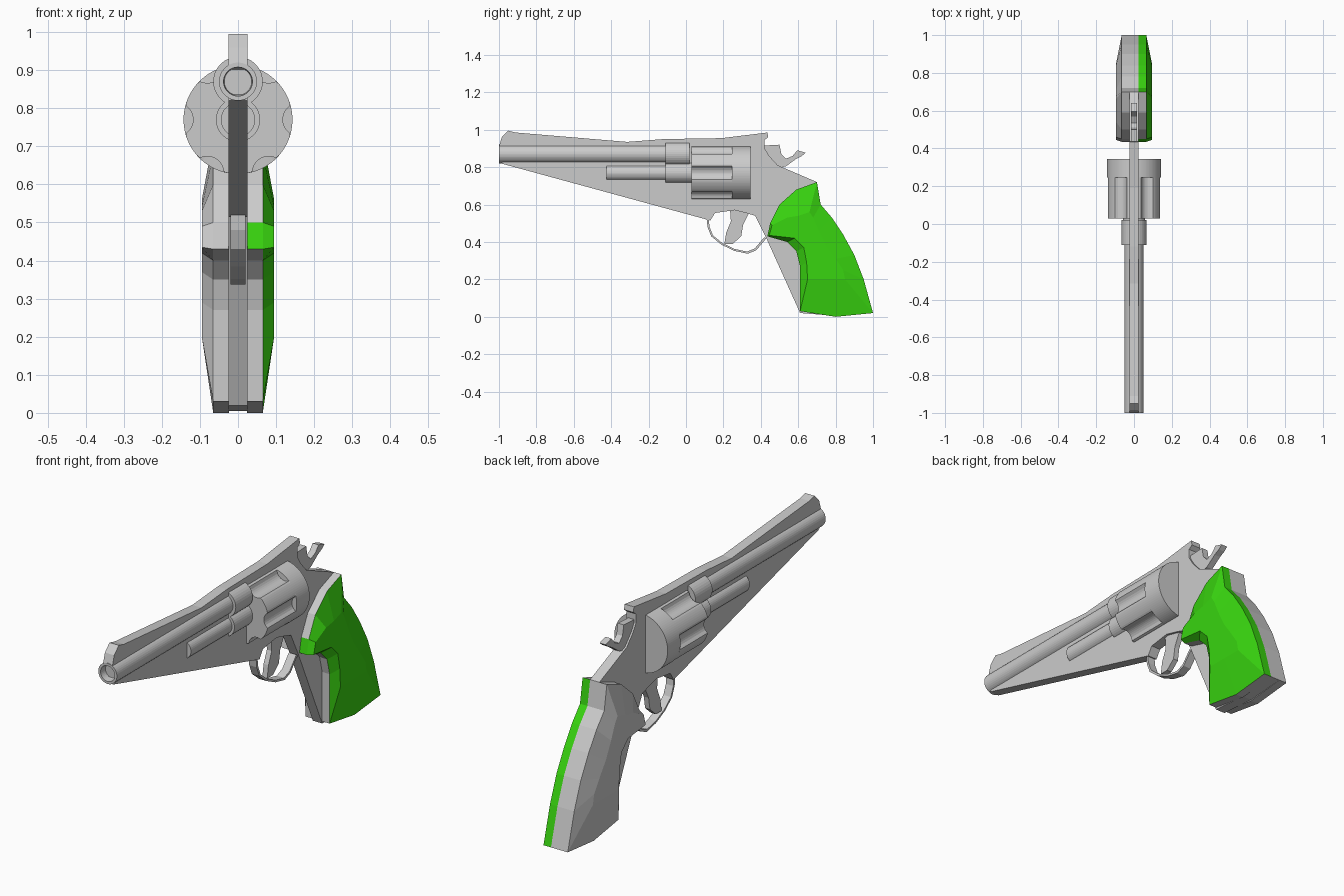
import bpy
import bmesh
import math

cube = bpy.data.objects.get("Cube")
if cube:
    bpy.data.objects.remove(cube, do_unlink=True)


def make_material(name, colour):
    material = bpy.data.materials.new(name)
    material.use_nodes = True
    material.diffuse_color = (*colour, 1)
    shader = material.node_tree.nodes["Principled BSDF"]
    shader.inputs["Base Color"].default_value = (*colour, 1)
    return material


steel = make_material("light grey", (0.6, 0.6, 0.6))
green = make_material("bright green", (0.04, 0.66, 0.005))


def finish(name, bm, materials=(steel,), rule=None):
    """Turn a bmesh into an object, colouring its faces by an optional rule."""
    bmesh.ops.recalc_face_normals(bm, faces=bm.faces[:])
    bm.normal_update()
    if rule:
        for face in bm.faces:
            face.material_index = rule(face)
    mesh = bpy.data.meshes.new(name)
    bm.to_mesh(mesh)
    bm.free()
    for material in materials:
        mesh.materials.append(material)
    obj = bpy.data.objects.new(name, mesh)
    bpy.context.collection.objects.link(obj)
    return obj


def loft(name, rings, **options):
    """Bridge rings of equal point count and cap both ends."""
    bm = bmesh.new()
    loops = [[bm.verts.new(point) for point in ring] for ring in rings]
    count = len(loops[0])
    for lower, upper in zip(loops, loops[1:]):
        for i in range(count):
            j = (i + 1) % count
            bm.faces.new((lower[i], lower[j], upper[j], upper[i]))
    bm.faces.new(loops[0])
    bm.faces.new(loops[-1])
    return finish(name, bm, **options)


def plate(name, profile, half_width):
    """Extrude a side profile of (y, z) points evenly about x = 0."""
    return loft(name, [[(x, y, z) for y, z in profile]
                       for x in (-half_width, half_width)])


def lathe(name, height, rings, segments=36):
    """Round part along y; each ring is (y, radius or radius function)."""
    loops = []
    for y, radius in rings:
        loop = []
        for i in range(segments):
            angle = math.tau * i / segments
            r = radius(angle) if callable(radius) else radius
            loop.append((r * math.cos(angle), y, height + r * math.sin(angle)))
        loops.append(loop)
    return loft(name, loops)


# Back edge shared by the frame and the grips
grip_back = [(0.70, 0.72), (0.72, 0.60), (0.78, 0.53), (0.84, 0.44),
             (0.90, 0.33), (0.95, 0.20), (1.0, 0.02)]

# Flat frame with top rib, front sight and grip core
frame_top = [(-0.96, 0.90), (-1.0, 0.91), (-0.985, 0.96), (-0.95, 0.995),
             (-0.91, 0.985), (-0.315, 0.935), (-0.12, 0.95), (0.19, 0.955),
             (0.435, 0.985), (0.44, 0.96), (0.42, 0.945), (0.42, 0.90),
             (0.445, 0.86), (0.49, 0.81)]
frame_bottom = [(0.80, 0.005), (0.61, 0.02), (0.425, 0.43), (0.37, 0.54),
                (0.32, 0.555), (0.26, 0.57), (0.155, 0.555), (0.13, 0.515),
                (0.11, 0.52), (-0.99, 0.82), (-0.96, 0.84)]
plate("frame", frame_top + grip_back + frame_bottom, 0.025)

# Barrel with a recessed muzzle, ejector rod and their collars
barrel_height, drum_height = 0.87, 0.77
lathe("barrel", barrel_height,
      [(-0.965, 0.036), (-1.0, 0.038), (-1.0, 0.05), (0.0, 0.05)])
lathe("barrel_collar", barrel_height, [(-0.11, 0.065), (0.02, 0.065)])
lathe("ejector_rod", drum_height, [(-0.425, 0.045), (0.0, 0.045)])
lathe("rod_collar", drum_height, [(-0.11, 0.058), (0.035, 0.058)])

# Drum with six flutes that stop short of its back
drum_radius, flute_centre, flute_radius = 0.143, 0.163, 0.045


def fluted(angle):
    step = math.tau / 6
    offset = (angle + step / 2) % step - step / 2
    inside = flute_radius ** 2 - (flute_centre * math.sin(offset)) ** 2
    if inside <= 0:
        return drum_radius
    return min(drum_radius, flute_centre * math.cos(offset) - math.sqrt(inside))


lathe("drum", drum_height,
      [(0.03, fluted), (0.245, fluted), (0.246, drum_radius), (0.345, drum_radius)],
      segments=96)

# Hammer
plate("hammer", [(0.41, 0.915), (0.50, 0.92), (0.51, 0.87), (0.535, 0.845),
                 (0.57, 0.86), (0.595, 0.89), (0.64, 0.877), (0.62, 0.86),
                 (0.59, 0.845), (0.535, 0.805), (0.47, 0.79), (0.41, 0.86)], 0.016)

# Trigger
plate("trigger", [(0.235, 0.58), (0.24, 0.51), (0.215, 0.45), (0.205, 0.39),
                  (0.25, 0.39), (0.295, 0.43), (0.305, 0.49), (0.34, 0.56)], 0.013)

# Thin trigger guard loop
guard_outer = [(0.11, 0.525), (0.115, 0.48), (0.135, 0.43), (0.19, 0.385),
               (0.26, 0.352), (0.33, 0.337), (0.375, 0.355), (0.43, 0.42)]
guard_inner = [(y + (0.27 - y) * 0.07, z + (0.5 - z) * 0.07) for y, z in guard_outer]
plate("trigger_guard", guard_outer + guard_inner[::-1], 0.02)

# Grip halves: an outline rising to a raised side panel
grip_outline = grip_back + [(0.80, 0.0), (0.61, 0.03), (0.61, 0.27), (0.59, 0.35),
                            (0.54, 0.40), (0.435, 0.43), (0.45, 0.50),
                            (0.50, 0.60), (0.59, 0.68)]
grip_panel = [(0.66, 0.56), (0.68, 0.53), (0.71, 0.46), (0.75, 0.38), (0.80, 0.31),
              (0.84, 0.25), (0.85, 0.20), (0.75, 0.20), (0.65, 0.20), (0.645, 0.29),
              (0.63, 0.37), (0.58, 0.42), (0.445, 0.435), (0.46, 0.49),
              (0.54, 0.53), (0.60, 0.54)]


def grip_colour(face):
    """Green sides, back and nose; grey front, bottom and top."""
    normal = face.normal
    if abs(normal.x) > 0.01 or normal.y > 0.3:
        return 1
    nose = normal.y < -0.95 and face.calc_center_median().z > 0.4
    return 1 if nose else 0


for name, side, options in (
        ("left_grip", 1, dict(materials=(steel, green), rule=grip_colour)),
        ("right_grip", -1, {})):
    layers = ((0.024, grip_outline), (0.065, grip_outline), (0.095, grip_panel))
    loft(name, [[(side * x, y, z) for y, z in ring] for x, ring in layers], **options)
